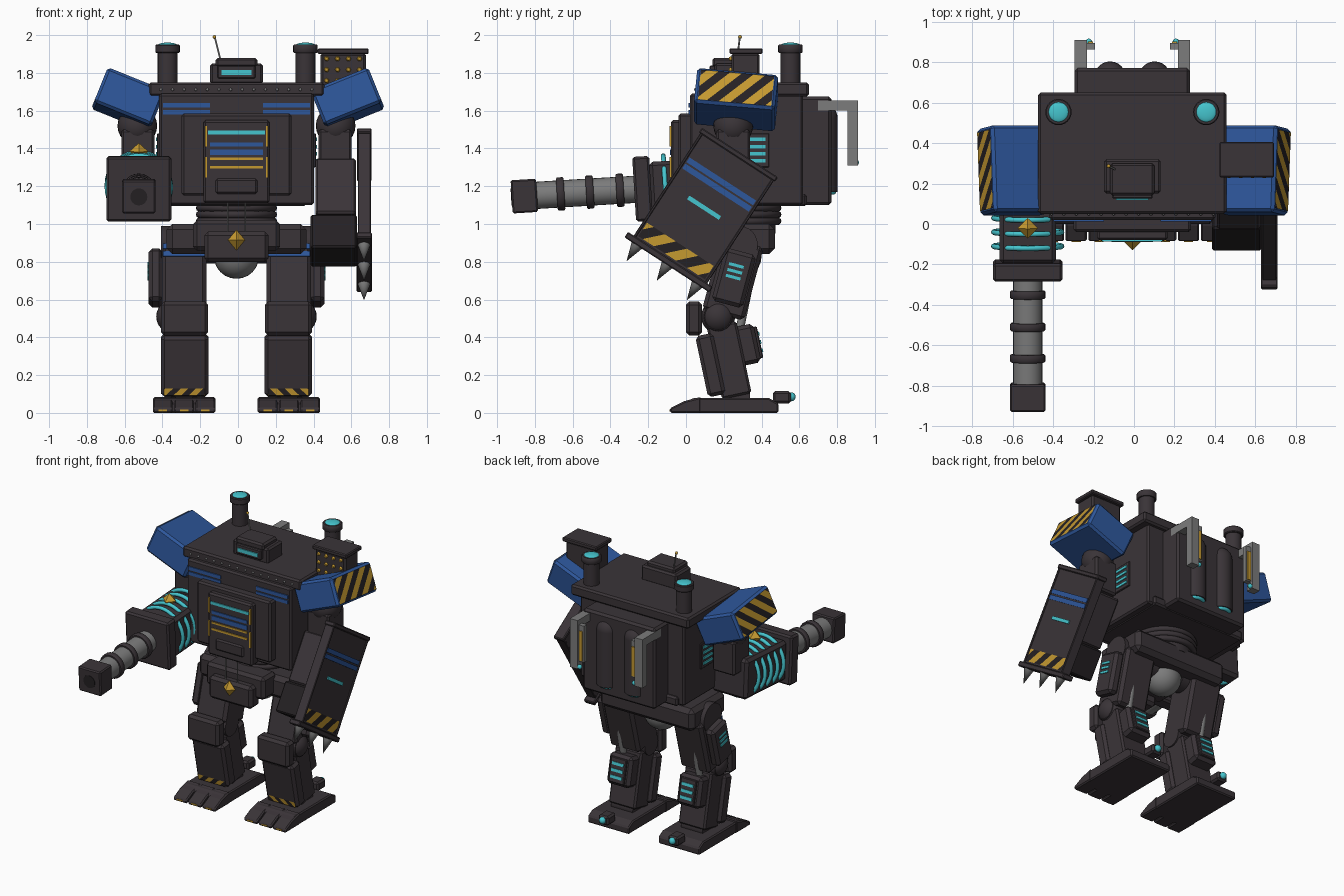
import bpy, bmesh, math
from mathutils import Matrix, Vector

if "Cube" in bpy.data.objects:
    bpy.data.objects.remove(bpy.data.objects["Cube"])

def material(name, rgb):
    m = bpy.data.materials.new(name)
    m.diffuse_color = (*rgb, 1)
    m.use_nodes = True
    m.node_tree.nodes["Principled BSDF"].inputs["Base Color"].default_value = m.diffuse_color
    return m

DARK = material("dark_armour", (0.042, 0.034, 0.039))
BLACK = material("black", (0.018, 0.015, 0.017))
BLUE = material("blue_paint", (0.027, 0.095, 0.33))
GOLD = material("gold_paint", (0.56, 0.32, 0.03))
CYAN = material("cyan_glow", (0.06, 0.56, 0.62))
GREY = material("grey_steel", (0.20, 0.20, 0.20))

T = lambda x, y, z: Matrix.Translation((x, y, z))
R = lambda deg, axis: Matrix.Rotation(math.radians(deg), 4, axis)
CENTRE = T(-0.008, 0, 0)

def finish(name, bm, mats, M, bev=0, smooth=0):
    bm.transform(M)
    if M.determinant() < 0:
        bmesh.ops.reverse_faces(bm, faces=bm.faces[:])
    for f in bm.faces:
        f.smooth = len(f.verts) <= smooth
    me = bpy.data.meshes.new(name)
    bm.to_mesh(me)
    bm.free()
    for m in mats:
        me.materials.append(m)
    ob = bpy.data.objects.new(name, me)
    bpy.context.collection.objects.link(ob)
    if bev:
        b = ob.modifiers.new("bevel", 'BEVEL')
        b.width, b.segments = bev, 1
    return ob

def box(name, lo, hi, mat=DARK, M=CENTRE, bev=0.012):
    bm = bmesh.new()
    bmesh.ops.create_cube(bm, size=1)
    lo, hi = Vector(lo), Vector(hi)
    L = T(*((lo + hi) / 2)) @ Matrix.Diagonal((*(hi - lo), 1))
    bm.transform(L)
    return finish(name, bm, [mat], M, bev)

def rod(name, a, b, r, mat=DARK, M=CENTRE, r2=None, segs=24, bev=0):
    bm = bmesh.new()
    a, b = Vector(a), Vector(b)
    L = T(*((a + b) / 2)) @ (b - a).to_track_quat('Z', 'Y').to_matrix().to_4x4()
    bmesh.ops.create_cone(bm, cap_ends=True, segments=segs, radius1=r,
                          radius2=r if r2 is None else r2, depth=(b - a).length, matrix=L)
    return finish(name, bm, [mat], M, bev, 4 if segs > 6 else 0)

def ball(name, c, r, mat=DARK, M=CENTRE, segs=24, squash=1):
    bm = bmesh.new()
    bmesh.ops.create_uvsphere(bm, u_segments=segs, v_segments=segs // 2, radius=r,
                              matrix=T(*c) @ Matrix.Diagonal((1, 1, squash, 1)))
    return finish(name, bm, [mat], M, 0, 4)

def ring(name, c, r, tube, mat, M=CENTRE, axis='Z'):
    bpy.ops.mesh.primitive_torus_add(major_radius=r, minor_radius=tube,
                                     major_segments=40, minor_segments=10)
    ob = bpy.context.object
    ob.name = name
    ob.data.transform(M @ T(*c) @ (R(90, 'X') if axis == 'Y' else Matrix()))
    ob.data.materials.append(mat)
    ob.data.shade_smooth()

def diamond(name, c, w, h, M=CENTRE):
    rod(name + "_upper", c, Vector(c) + Vector((0, 0, h)), w, GOLD, M, 0, 4)
    rod(name + "_lower", c, Vector(c) - Vector((0, 0, h)), w, GOLD, M, 0, 4)

def prism(name, prof, x0, x1, M, mat=DARK, bev=0.008):
    bm = bmesh.new()
    f = bm.faces.new([bm.verts.new((x0, y, z)) for y, z in prof])
    e = bmesh.ops.extrude_face_region(bm, geom=[f])
    bmesh.ops.translate(bm, vec=(x1 - x0, 0, 0),
                        verts=[v for v in e['geom'] if isinstance(v, bmesh.types.BMVert)])
    bmesh.ops.recalc_face_normals(bm, faces=bm.faces[:])
    return finish(name, bm, [mat], M, bev)

def hazard(name, M, w, h, step):
    """Flat sheet in local XY cut by diagonals, gold and black in turn."""
    bm = bmesh.new()
    bmesh.ops.create_grid(bm, x_segments=1, y_segments=1, size=0.5,
                          matrix=Matrix.Diagonal((w, h, 1, 1)))
    n = int((w + h) / step) + 1
    for k in range(-n, n + 1):
        bmesh.ops.bisect_plane(bm, geom=bm.verts[:] + bm.edges[:] + bm.faces[:],
                               plane_co=(k * step, 0, 0), plane_no=(1, 1, 0))
    for f in bm.faces:
        c = f.calc_center_median()
        f.material_index = math.floor((c.x + c.y) / step) % 2
    finish(name, bm, [GOLD, BLACK], M)

# Torso
box("torso", (-.41, .02, 1.10), (.41, .62, 1.69))
box("torso_belt", (-.37, .05, 1.095), (.37, .64, 1.16))
box("torso_top_slab", (-.465, .05, 1.675), (.465, .65, 1.75))
box("chest_plate", (-.29, -.04, 1.15), (.29, .05, 1.585))
box("cockpit_plate", (-.175, -.08, 1.11), (.175, .0, 1.55))
box("cockpit_lower_panel", (-.11, -.09, 1.16), (.11, -.07, 1.24))
box("cockpit_light", (-.15, -.086, 1.475), (.15, -.078, 1.495), CYAN, bev=0)
for z, h, m in ((1.42, .022, BLUE), (1.38, .03, BLUE), (1.345, .012, GOLD), (1.30, .014, GOLD)):
    box("cockpit_stripe", (-.14, -.086, z - h / 2), (.14, -.078, z + h / 2), m, bev=0)
for k in range(14):
    ball("slab_rivet", (-.40 + k * .0615, .05, 1.712), .008, GREY, segs=8)

# Mirrored torso details, shoulders, legs
for s in (-1, 1):
    S = CENTRE @ Matrix.Diagonal((s, 1, 1, 1))
    for z in (1.592, 1.628):
        box("chest_blue_stripe", (.14, .013, z - .012), (.39, .022, z + .012), BLUE, S, 0)
    for z in (1.30, 1.465):
        box("cockpit_gold_edge", (.155, -.087, z - .055), (.168, -.078, z + .055), GOLD, S, 0)
    box("side_vent_frame", (.40, .30, 1.30), (.42, .44, 1.48), DARK, S, .004)
    for k in range(4):
        box("side_vent", (.42, .32, 1.325 + k * .038), (.427, .42, 1.343 + k * .038), CYAN, S, 0)
    # Chimneys
    rod("chimney", (.365, .553, 1.70), (.365, .553, 1.92), .052, DARK, S)
    rod("chimney_cap", (.365, .553, 1.905), (.365, .553, 1.95), .065, DARK, S, bev=.005)
    ball("chimney_glow", (.365, .553, 1.948), .05, CYAN, S, squash=.25)
    # Back tanks and exhaust brackets
    rod("back_tank", (.11, .725, 1.17), (.11, .725, 1.56), .078, DARK, S)
    ball("back_tank_dome", (.11, .725, 1.56), .078, DARK, S)
    ring("back_tank_glow", (.11, .725, 1.17), .055, .015, CYAN, S)
    box("bracket_arm", (.225, .70, 1.60), (.285, .91, 1.655), GREY, S, 0)
    box("bracket_post", (.225, .855, 1.31), (.285, .91, 1.655), GREY, S, 0)
    box("bracket_fin", (.185, .862, 1.36), (.225, .895, 1.62), GREY, S, 0)
    box("bracket_strip", (.195, .893, 1.37), (.22, .902, 1.58), GOLD, S, 0)
    ball("bracket_light", (.215, .90, 1.325), .016, CYAN, S, 12)
    # Shoulder pad
    ball("shoulder_joint", (.525, .25, 1.52), .105, DARK, S)
    box("upper_arm", (.435, .16, 1.26), (.61, .34, 1.50), DARK, S)
    P = Matrix.Diagonal((s, 1, 1, 1)) @ T(.585, .265, 1.66) @ R(-22, 'Y') @ R(-5.5, 'X')
    box("shoulder_pad", (-.17, -.215, -.10), (.16, .215, .10), BLUE, P, .015)
    hazard("shoulder_stripes", P @ T(.163, 0, 0) @ R(90, 'Y'), .17, .39, .062)
    # Thigh
    H = S @ T(0, .25, .70) @ R(-15, 'X')
    box("thigh", (.16, -.12, -.19), (.395, .11, .21), DARK, H, .02)
    box("thigh_side_panel", (.39, -.085, -.13), (.465, .085, .16), DARK, H, .02)
    for k in range(3):
        box("thigh_vent", (.465, -.045, .01 + k * .032), (.471, .035, .026 + k * .032), CYAN, H, 0)
    for z in (.115, .155):
        box("thigh_blue_stripe", (.165, -.127, z - .014), (.39, -.118, z + .014), BLUE, H, 0)
    rod("hip_joint", (.10, .28, .89), (.40, .28, .89), .10, DARK, S)
    # Knee
    ball("knee_joint", (.335, .17, .51), .09, DARK, S)
    rod("knee_axle", (.16, .17, .51), (.39, .17, .51), .075, DARK, S)
    box("knee_pad", (.15, .0, .41), (.40, .085, .59), DARK, S, .018)
    rod("knee_piston", (.30, .33, .66), (.30, .28, .42), .022, GREY, S, segs=12)
    # Shin
    N = S @ T(0, .21, .27) @ R(12, 'X')
    box("shin_plate", (.148, -.13, -.165), (.40, -.035, .165), DARK, N, .018)
    box("shin_core", (.17, -.06, -.19), (.38, .10, .20), DARK, N)
    box("calf", (.185, .07, -.04), (.365, .185, .17), DARK, N, .02)
    box("calf_vent_frame", (.215, .18, -.02), (.335, .20, .15), DARK, N, .005)
    for k in range(3):
        box("calf_vent", (.23, .197, .01 + k * .045), (.32, .206, .03 + k * .045), CYAN, N, 0)
    hazard("shin_stripes", N @ T(.275, -.1325, -.135) @ R(90, 'X'), .215, .04, .04)
    # Foot
    rod("ankle", (.19, .28, .09), (.36, .28, .09), .06, DARK, S)
    prism("foot", [(0, 0), (0, .06), (.04, .078), (.44, .078), (.49, .05), (.49, 0)], .115, .44, S)
    for x in (.112, .225, .338):
        prism("toe", [(-.085, 0), (-.085, .025), (-.01, .062), (.08, .085), (.08, 0)], x, x + .105, S)
        box("toe_mark", (x + .03, -.0885, .008), (x + .075, -.083, .018), GOLD, S, 0)
    box("heel", (.235, .46, .05), (.315, .555, .115), DARK, S)
    ball("heel_light", (.275, .557, .085), .024, CYAN, S, 12)

# Backpack
box("backpack", (-.285, .60, 1.10), (.285, .77, 1.675), DARK, bev=.015)

# Head and antenna
box("head", (-.14, .15, 1.74), (.14, .32, 1.85))
box("head_brow", (-.11, .14, 1.83), (.11, .30, 1.88))
box("visor_frame", (-.10, .125, 1.77), (.10, .16, 1.84), bev=.006)
box("visor", (-.08, .118, 1.79), (.08, .126, 1.815), CYAN, bev=0)
rod("antenna", (-.085, .27, 1.87), (-.115, .285, 1.99), .005, GREY, segs=8)
ball("antenna_tip", (-.117, .286, 1.99), .01, GOLD, segs=8)

# Rocket pod on the right shoulder
box("rocket_pod", (.445, .24, 1.68), (.685, .39, 1.905), DARK)
box("rocket_pod_cap", (.43, .23, 1.90), (.70, .405, 1.93), DARK, bev=.006)
for i in range(4):
    for k in range(4):
        x, z = .477 + i * .058, 1.875 - k * .058
        rod("rocket", (x, .25, z), (x, .228, z), .017, GOLD, r2=.008, segs=12)

# Waist and pelvis
rod("waist", (0, .29, .95), (0, .29, 1.13), .185)
for z in (1.015, 1.05, 1.085):
    ring("waist_ring", (0, .29, z), .195, .02, DARK)
box("pelvis", (-.37, .08, .84), (.37, .47, 1.0), bev=.03)
box("pelvis_front", (-.23, -.03, .86), (.23, .12, 1.02), bev=.02)
box("pelvis_plate", (-.17, -.085, .80), (.17, .02, .96), bev=.02)
ball("pelvis_under_ball", (0, .28, .83), .12, GREY)
diamond("pelvis_gem", (0, -.085, .915), .045, .055)
for x in (-.046, .046):
    rod("pelvis_cable", (x, -.06, .95), (x, -.06, 1.12), .004, GREY, segs=6)

# Cannon arm (-x)
C = T(-.525, 0, 1.2) @ R(3.5, 'X')
box("cannon_forearm", (-.14, -.19, -.14), (.14, .27, .14), DARK, C, .02)
for k in range(5):
    ring("cannon_coil", (0, -.11 + k * .07, 0), .168, .013, CYAN, C, 'Y')
box("cannon_plate", (-.172, -.275, -.172), (.172, -.185, .172), DARK, C)
rod("cannon_barrel", (0, -.25, 0), (0, -.82, 0), .072, GREY, C)
for y in (-.35, -.51, -.665):
    rod("barrel_ring", (0, y + .02, 0), (0, y - .02, 0), .088, DARK, C, bev=.006)
box("cannon_muzzle", (-.088, -.925, -.088), (.088, -.79, .088), DARK, C, .008)
rod("muzzle_bore", (0, -.92, 0), (0, -.928, 0), .045, BLACK, C)
diamond("cannon_gem", (0, -.01, .185), .05, .045, C)

# Shield arm (+x)
F = T(.51, .16, 1.15) @ R(-33, 'X')
box("shield_forearm", (-.10, -.11, -.18), (.115, .11, .17), DARK, F)
box("fist", (-.125, -.10, -.39), (.12, .10, -.18), BLACK, F, .01)
W = T(.667, .095, 1.085) @ R(-33, 'X')
box("shield", (-.03, -.232, -.343), (.028, .232, .343), DARK, W, .006)
box("shield_top_lip", (-.038, -.24, .32), (.04, .24, .35), DARK, W, .006)
box("shield_bottom_lip", (-.04, -.268, -.36), (.042, .268, -.325), DARK, W, .006)
for y in (-.232, .217):
    box("shield_side_lip", (-.033, y, -.33), (.036, y + .015, .33), DARK, W, .004)
for z in (.128, .168):
    box("shield_blue_stripe", (.027, -.21, z - .015), (.034, .21, z + .015), BLUE, W, 0)
box("shield_light", (.027, -.10, -.01), (.035, .10, .013), CYAN, W, 0)
hazard("shield_stripes", W @ T(.031, 0, -.272) @ R(90, 'Y'), .085, .42, .07)
for y in (-.19, 0, .19):
    rod("shield_spike", (0, y, -.355), (0, y, -.46), .034, GREY, W, 0, 16)
